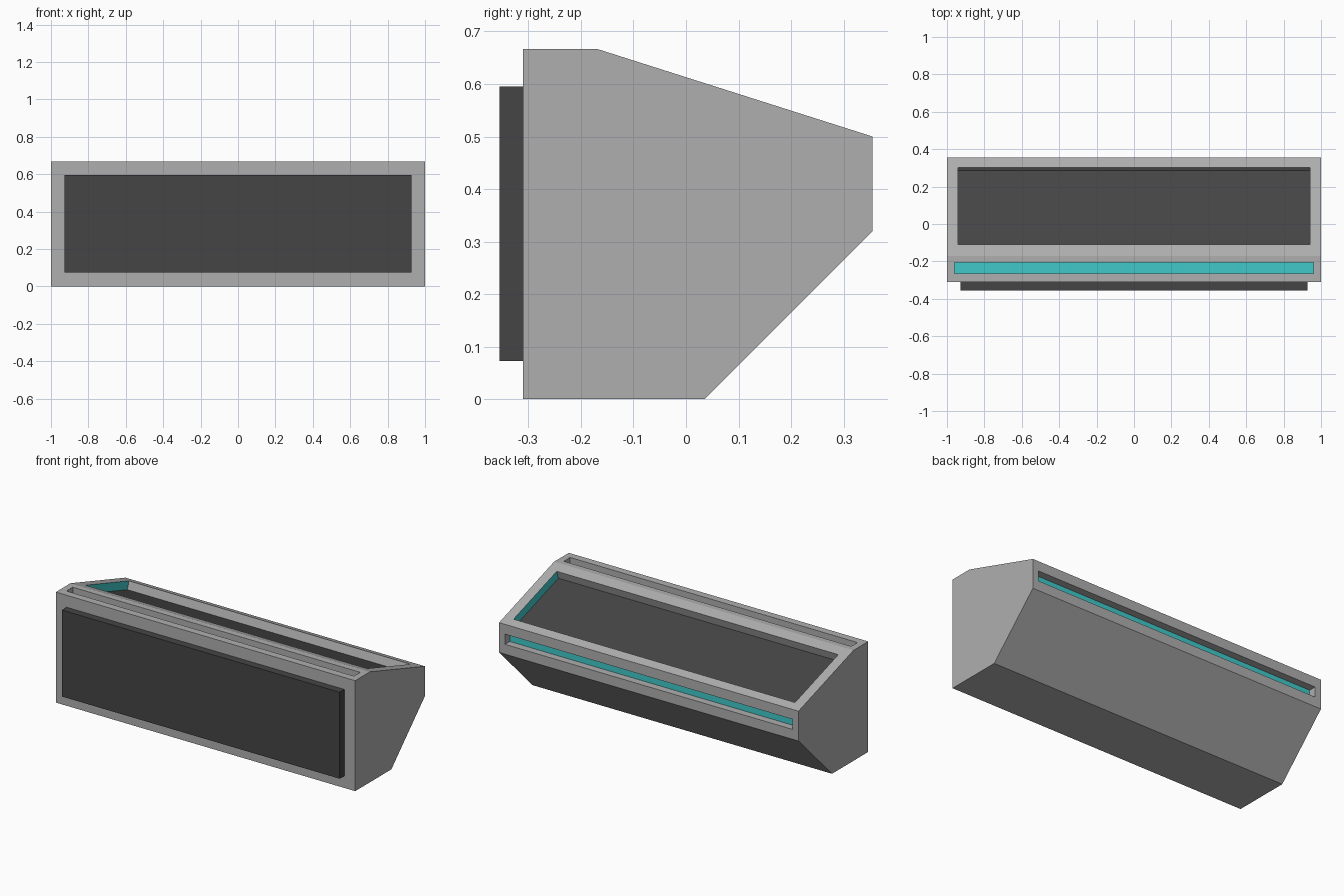
import bpy
import bmesh
from mathutils import Vector

cube = bpy.data.objects.get("Cube")
if cube:
    bpy.data.objects.remove(cube)


def material(name, color):
    m = bpy.data.materials.new(name)
    m.use_nodes = True
    m.diffuse_color = (*color, 1)
    m.node_tree.nodes["Principled BSDF"].inputs["Base Color"].default_value = (*color, 1)
    return m


grey = material("light grey", (0.43, 0.43, 0.43))
dark = material("dark grey", (0.06, 0.06, 0.06))
teal = material("teal", (0.053, 0.584, 0.584))
GREY, DARK, TEAL = range(3)


def finish(name, bm, mats):
    bmesh.ops.recalc_face_normals(bm, faces=bm.faces)
    mesh = bpy.data.meshes.new(name)
    bm.to_mesh(mesh)
    bm.free()
    for m in mats:
        mesh.materials.append(m)
    obj = bpy.data.objects.new(name, mesh)
    bpy.context.collection.objects.link(obj)
    return obj


def recess(bm, face, p, q, half_x, t0, t1, depth, floor_mat, end_mat):
    """Sink a rectangle spanning t0..t1 of the edge p-q into the face."""
    bmesh.ops.inset_individual(bm, faces=[face], thickness=0.01)
    p, q = Vector((0, *p)), Vector((0, *q))
    for v in face.verts:
        t = (v.co - p).dot(q - p) / (q - p).length_squared
        side = 1 if v.co.x > 0 else -1
        v.co = p.lerp(q, t0 if t < 0.5 else t1)
        v.co.x = side * half_x
    normal = face.normal.copy()
    floor = bmesh.ops.extrude_discrete_faces(bm, faces=[face])["faces"][0]
    bmesh.ops.translate(bm, verts=floor.verts, vec=-normal * depth)
    floor.material_index = floor_mat
    # the two short end walls may have their own colour
    for edge in floor.edges:
        if abs(edge.verts[0].co.x - edge.verts[1].co.x) < 0.01:
            for wall in edge.link_faces:
                if wall != floor:
                    wall.material_index = end_mat


# Housing: side profile (y, z) extruded across x
profile = [(-0.31, 0), (0.035, 0), (0.355, 0.32), (0.355, 0.5), (-0.17, 0.667), (-0.31, 0.667)]
bm = bmesh.new()
left = [bm.verts.new((1, *p)) for p in profile]
right = [bm.verts.new((-1, *p)) for p in profile]
bm.faces.new(left)
bm.faces.new(right[::-1])
n = len(profile)
sides = [bm.faces.new((left[i], right[i], right[(i + 1) % n], left[(i + 1) % n])) for i in range(n)]
bmesh.ops.recalc_face_normals(bm, faces=bm.faces)
bm.normal_update()

# Back light slot, sloped tray and top light slot
recess(bm, sides[2], profile[2], profile[3], 0.96, 0.33, 0.67, 0.045, TEAL, GREY)
recess(bm, sides[3], profile[3], profile[4], 0.94, 0.1, 0.886, 0.05, DARK, TEAL)
recess(bm, sides[4], profile[4], profile[5], 0.96, 0.25, 0.68, 0.045, TEAL, GREY)
finish("housing", bm, [grey, dark, teal])

# Raised front panel
bm = bmesh.new()
bmesh.ops.create_cube(bm, size=1)
bmesh.ops.scale(bm, verts=bm.verts, vec=(1.856, 0.045, 0.522))
bmesh.ops.translate(bm, verts=bm.verts, vec=(0, -0.3325, 0.334))
finish("front_panel", bm, [dark])
